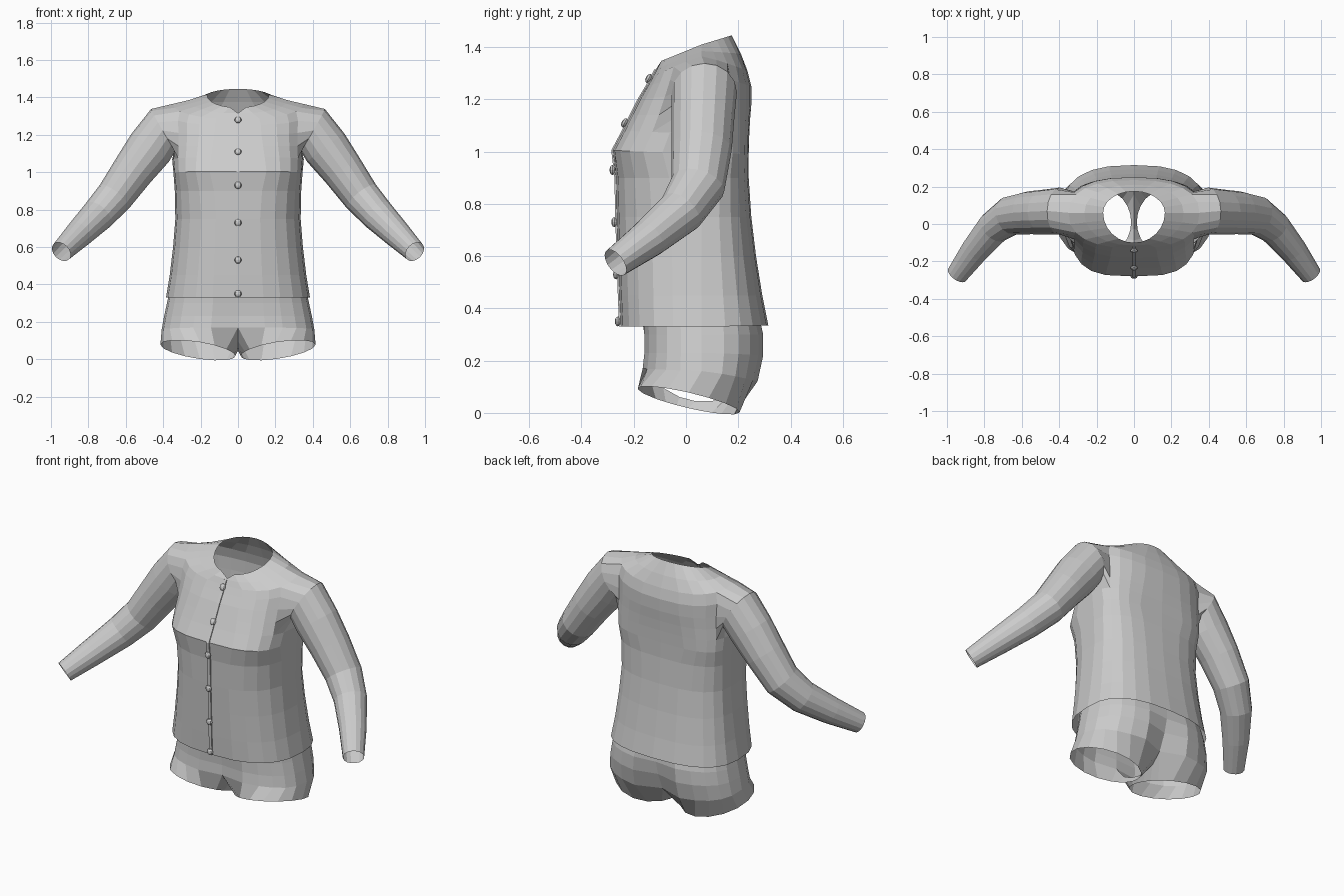
import bpy, bmesh
from math import sin, cos, pi, radians
from mathutils import Vector

cube = bpy.data.objects.get("Cube")
if cube:
    bpy.data.objects.remove(cube, do_unlink=True)

cloth = bpy.data.materials.new("plain_grey")
cloth.use_nodes = True
grey = (0.6, 0.6, 0.6, 1)
cloth.diffuse_color = grey
cloth.node_tree.nodes["Principled BSDF"].inputs["Base Color"].default_value = grey

COLS = 12  # columns from centre front round to centre back


def finish(bm, name, mirror=False):
    bmesh.ops.recalc_face_normals(bm, faces=bm.faces[:])
    mesh = bpy.data.meshes.new(name)
    bm.to_mesh(mesh)
    bm.free()
    mesh.materials.append(cloth)
    obj = bpy.data.objects.new(name, mesh)
    bpy.context.collection.objects.link(obj)
    if mirror:
        mod = obj.modifiers.new("mirror", 'MIRROR')
        mod.merge_threshold = 0.001
    return obj


def half_ring(bm, z_front, z_side, z_back, width, y_front, y_back, n, y_mid=0.06):
    """Half of a rounded section, from centre front to centre back."""
    verts = []
    for i in range(COLS + 1):
        t = pi * i / COLS
        c, s = cos(t), abs(sin(t))
        x = width * s ** (2 / n) if 0 < i < COLS else 0
        y_end, z_end = (y_front, z_front) if c > 0 else (y_back, z_back)
        y = y_mid + (y_end - y_mid) * abs(c) ** (2 / n)
        z = z_side + (z_end - z_side) * abs(c)
        verts.append(bm.verts.new((x, y, z)))
    return verts


def bridge(bm, a, b, closed=False, skip=()):
    count = len(a)
    for i in range(count if closed else count - 1):
        if i not in skip:
            j = (i + 1) % count
            bm.faces.new((a[i], a[j], b[j], b[i]))


# Jacket body: front, side and back height, half width, front and back y, squareness
BODY = [
    (.33, .33, .335, .385, -.25, .315, 2.6),
    (.45, .45, .45, .365, -.255, .292, 2.6),
    (.6, .6, .6, .347, -.26, .268, 2.6),
    (.75, .75, .75, .335, -.265, .25, 2.6),
    (.9, .9, .9, .338, -.268, .24, 2.8),
    (1.005, .995, .99, .345, -.28, .24, 3.3),
    (1.08, 1.07, 1.06, .352, -.24, .242, 3),
    (1.14, 1.14, 1.12, .352, -.21, .245, 2.8),
    (1.2, 1.22, 1.18, .355, -.18, .25, 2.6),
    (1.25, 1.3, 1.25, .36, -.15, .25, 2.5),
    (1.285, 1.365, 1.31, .35, -.13, .235, 2.4),
    (1.315, 1.385, 1.375, .265, -.115, .21, 2.2),
    (1.345, 1.41, 1.445, .165, -.1, .175, 2),
]
ARM_ROWS, ARM_COLS = (6, 10), (4, 8)

bm = bmesh.new()
rows = [half_ring(bm, *r) for r in BODY]
rows[-1][0].co.z -= 0.03  # neck notch
for r in range(len(rows) - 1):
    hole = range(*ARM_COLS) if r in range(*ARM_ROWS) else ()
    bridge(bm, rows[r], rows[r + 1], skip=hole)

# Sleeve: grows from the armhole edge; centre, then radii up and across
SLEEVE = [
    (.40, .07, 1.225, .13, .125),
    (.47, .065, 1.13, .125, .12),
    (.56, .06, 1.01, .112, .115),
    (.66, .045, .87, .1, .105),
    (.75, -.02, .77, .09, .09),
    (.85, -.14, .67, .075, .075),
    (.945, -.27, .575, .058, .058),
]
(r0, r1), (c0, c1) = ARM_ROWS, ARM_COLS
edge = [rows[r0][c] for c in range(c0, c1)]
edge += [rows[r][c1] for r in range(r0, r1)]
edge += [rows[r1][c] for c in range(c1, c0, -1)]
edge += [rows[r][c0] for r in range(r1, r0, -1)]
centres = [Vector((.33, .06, 1.21))] + [Vector(s[:3]) for s in SLEEVE]
for k, (_, _, _, up_r, across_r) in enumerate(SLEEVE, 1):
    along = (centres[min(k + 1, len(SLEEVE))] - centres[k - 1]).normalized()
    across = Vector((0, 1, 0))
    across = (across - along * across.dot(along)).normalized()
    up = along.cross(across)
    ring = []
    for i in range(len(edge)):
        a = radians(225) + 2 * pi * i / len(edge)
        ring.append(bm.verts.new(centres[k] + across * across_r * cos(a) + up * up_r * sin(a)))
    bridge(bm, edge, ring, closed=True)
    edge = ring
finish(bm, "jacket", mirror=True)

# Shorts: hip rows, crotch seam, then an open leg
HIPS = [
    (.37, .37, .37, .365, -.17, .285, 2.6),
    (.3, .3, .3, .38, -.165, .302, 2.6),
    (.23, .23, .22, .395, -.165, .302, 2.6),
    (.17, .16, .12, .408, -.172, .28, 2.6),
]
bm = bmesh.new()
rows = [half_ring(bm, *r) for r in HIPS]
for r, row in enumerate(rows):
    row[-1].co.y -= 0.02 * r  # cleft at centre back
    row[0].co.y += 0.008 * r
for a, b in zip(rows, rows[1:]):
    bridge(bm, a, b)
SEAM = 5
front, back = rows[-1][0].co, rows[-1][-1].co
seam = []
for i in range(1, SEAM + 1):
    t = i / (SEAM + 1)
    point = back.lerp(front, t)
    point.z -= 0.1 * (4 * t * (1 - t)) ** 0.7
    seam.append(bm.verts.new(point))
top = rows[-1] + seam
leg = []
for i in range(len(top)):
    if i <= COLS:
        a = radians(-50 + 280 * i / COLS)
    else:
        a = radians(230 + 80 * (i - COLS) / (SEAM + 1))
    leg.append(bm.verts.new((.215 + .2 * sin(a), .01 - .195 * cos(a),
                             .048 + .045 * cos(a) + .03 * sin(a))))
bridge(bm, top, leg, closed=True)
finish(bm, "shorts", mirror=True)


def front_y(z):
    for a, b in zip(BODY, BODY[1:]):
        if a[0] <= z <= b[0]:
            return a[4] + (b[4] - a[4]) * (z - a[0]) / (b[0] - a[0])
    return BODY[-1][4]


# Button placket: narrow raised strip down the centre front
bm = bmesh.new()
last = None
for row in BODY[:-1]:
    z, y = row[0], row[4]
    ring = [bm.verts.new((x, y + dy, z))
            for x, dy in ((-.009, .002), (-.009, -.006), (.009, -.006), (.009, .002))]
    if last:
        bridge(bm, last, ring)
    last = ring
finish(bm, "placket")

# Buttons
for i, z in enumerate((.35, .53, .73, .93, 1.11, 1.28), 1):
    bm = bmesh.new()
    bmesh.ops.create_uvsphere(bm, u_segments=8, v_segments=6, radius=0.019)
    button = finish(bm, f"button_{i}")
    button.scale.y = 0.6
    button.location = (0, front_y(z) - 0.01, z)
    if z > 1:
        button.rotation_euler.x = radians(-28)
